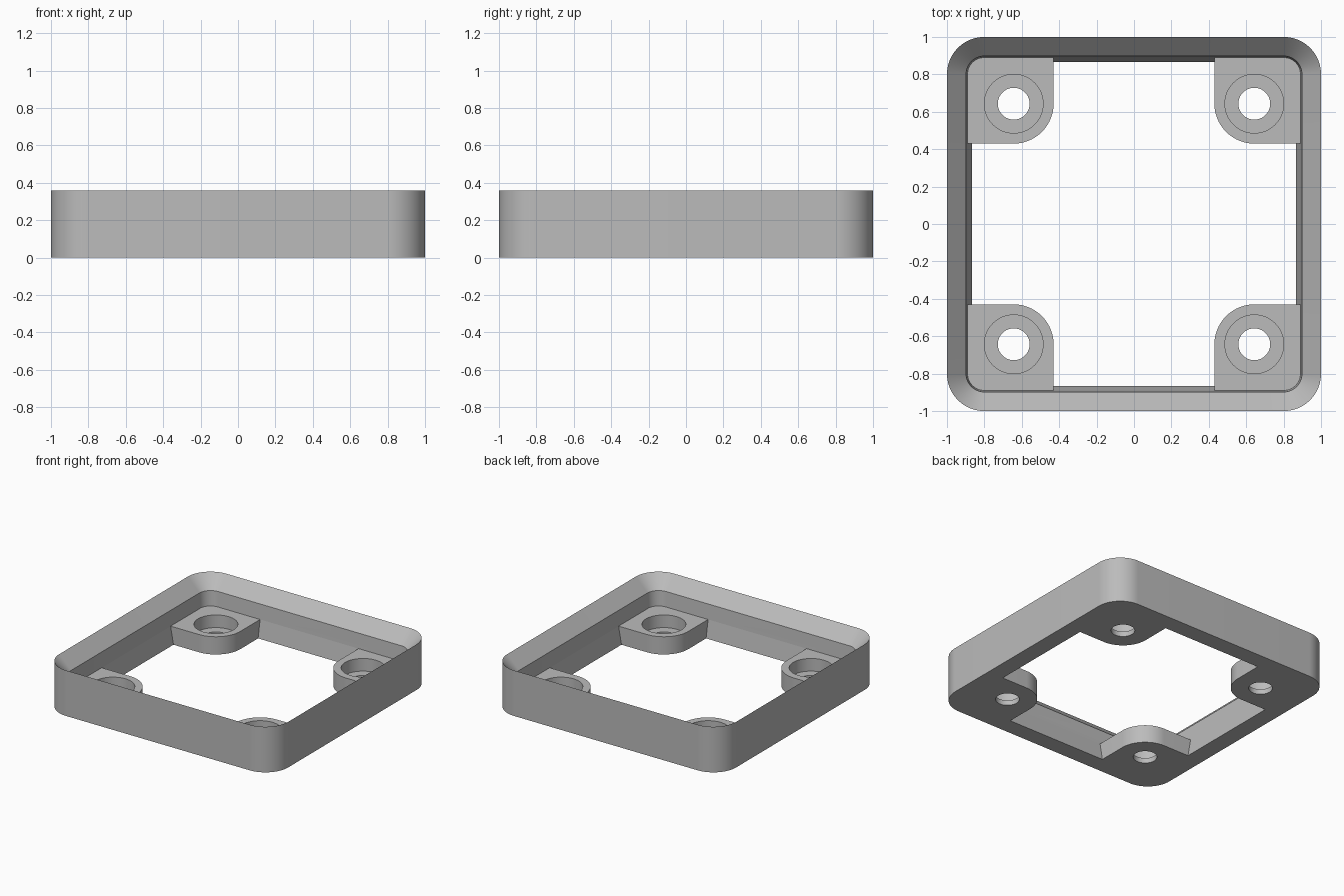
import bpy, bmesh
from math import cos, sin, pi, radians

cube = bpy.data.objects.get("Cube")
if cube:
    bpy.data.objects.remove(cube, do_unlink=True)

SEG = 24             # steps per rounded corner
HEIGHT = 0.36
PAD_TOP = 0.14
PAD_FLOOR = 0.04
HOLE_POS = 0.643
CORNERS = [(1, 1), (-1, 1), (-1, -1), (1, -1)]

grey = bpy.data.materials.new("plain grey")
grey.use_nodes = True
grey.diffuse_color = (0.5, 0.5, 0.5, 1)
grey.node_tree.nodes["Principled BSDF"].inputs["Base Color"].default_value = (0.5, 0.5, 0.5, 1)


def rounded_square(half, radius):
    """Outline of a square with rounded corners, counter-clockwise."""
    c = half - radius
    return [(sx * c + radius * cos(a), sy * c + radius * sin(a))
            for k, (sx, sy) in enumerate(CORNERS)
            for a in [(k + i / SEG) * pi / 2 for i in range(SEG + 1)]]


def make_object(name, bm):
    bmesh.ops.recalc_face_normals(bm, faces=bm.faces)
    mesh = bpy.data.meshes.new(name)
    bm.to_mesh(mesh)
    bm.free()
    mesh.materials.append(grey)
    obj = bpy.data.objects.new(name, mesh)
    bpy.context.collection.objects.link(obj)
    return obj


def bridge(bm, a, b):
    for i in range(len(a)):
        j = (i + 1) % len(a)
        bm.faces.new((a[i], a[j], b[j], b[i]))


def prism(bm, outline, z0, z1):
    low, high = [[bm.verts.new((x, y, z)) for x, y in outline] for z in (z0, z1)]
    bm.faces.new(low)
    bm.faces.new(high)
    bridge(bm, low, high)


def circle(cx, cy, r):
    n = SEG * 4
    return [(cx + r * cos(2 * pi * i / n), cy + r * sin(2 * pi * i / n)) for i in range(n)]


def combine(target, tool, operation):
    mod = target.modifiers.new(operation.title(), 'BOOLEAN')
    mod.operation = operation
    mod.solver = 'EXACT'
    mod.object = tool
    bpy.context.view_layer.objects.active = target
    bpy.ops.object.modifier_apply(modifier=mod.name)
    bpy.data.objects.remove(tool, do_unlink=True)


# Frame: wall section (half width, corner radius, height) swept round the square
bm = bmesh.new()
section = [(1, 0.2, 0), (1, 0.2, HEIGHT), (0.898, 0.098, 0.258),
           (0.89, 0.09, PAD_TOP), (0.865, 0.065, 0)]
rings = [[bm.verts.new((x, y, z)) for x, y in rounded_square(h, r)] for h, r, z in section]
for a, b in zip(rings, rings[1:] + rings[:1]):
    bridge(bm, a, b)
frame = make_object("corner_pad_frame", bm)

# Corner pads: square towards the wall, rounded towards the middle
bm = bmesh.new()
inner, outer = 0.43, 0.92
radius = HOLE_POS - inner
for sx, sy in CORNERS:
    arc = [(HOLE_POS - radius * cos(t), HOLE_POS - radius * sin(t))
           for t in [i / SEG * pi / 2 for i in range(SEG + 1)]]
    outline = arc + [(outer, inner), (outer, outer), (inner, outer)]
    prism(bm, [(x * sx, y * sy) for x, y in outline], 0, PAD_TOP)
combine(frame, make_object("corner_pads", bm), 'UNION')

# Recesses and through holes in the pads
for name, r, z0 in (("recess_cutter", 0.157, PAD_FLOOR), ("hole_cutter", 0.085, -0.1)):
    bm = bmesh.new()
    for sx, sy in CORNERS:
        prism(bm, circle(sx * HOLE_POS, sy * HOLE_POS, r), z0, PAD_TOP + 0.05)
    combine(frame, make_object(name, bm), 'DIFFERENCE')

# Smooth rounded surfaces, crisp edges
bpy.ops.object.select_all(action='DESELECT')
frame.select_set(True)
bpy.context.view_layer.objects.active = frame
bpy.ops.object.shade_smooth_by_angle(angle=radians(5))
